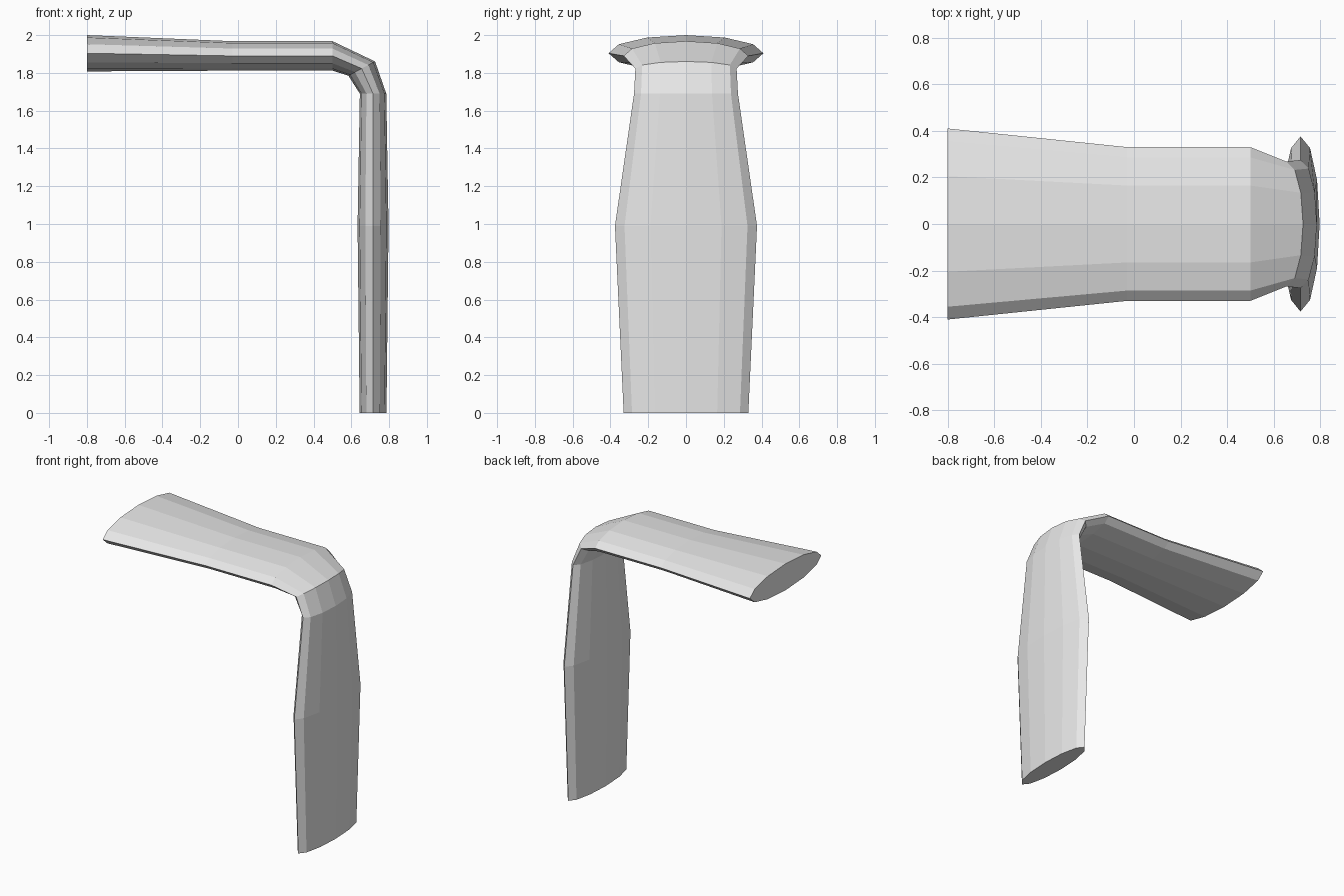
import bpy, bmesh, math
from mathutils import Vector

SIDES = 12

cube = bpy.data.objects.get("Cube")
if cube:
    bpy.data.objects.remove(cube, do_unlink=True)

# Single plain grey
grey = bpy.data.materials.new("light_grey")
grey.use_nodes = True
colour = (0.8, 0.8, 0.8, 1)
grey.diffuse_color = colour
grey.node_tree.nodes["Principled BSDF"].inputs["Base Color"].default_value = colour

# Elliptical sections along the bend:
# centre x, centre z, outward tilt from vertical (degrees), half thickness, half width
sections = [
    (-0.80, 1.904, 0, 0.096, 0.41),
    (-0.03, 1.89, 0, 0.078, 0.33),
    (0.50, 1.89, 0, 0.078, 0.33),
    (0.655, 1.823, 62, 0.08, 0.268),
    (0.715, 1.69, 90, 0.07, 0.275),
    (0.715, 0.99, 90, 0.082, 0.376),
    (0.715, 0.00, 90, 0.071, 0.33),
]


def add_ring(bm, x, z, tilt, thick, wide):
    t = math.radians(tilt)
    out = Vector((math.sin(t), 0, math.cos(t))) * thick
    side = Vector((0, wide, 0))
    angles = [math.tau * i / SIDES for i in range(SIDES)]
    return [bm.verts.new(Vector((x, 0, z)) + out * math.cos(a) + side * math.sin(a))
            for a in angles]


# Bent limb: rings bridged into a faceted tube with flat caps
bm = bmesh.new()
rings = [add_ring(bm, *s) for s in sections]
for a, b in zip(rings, rings[1:]):
    for i in range(SIDES):
        j = (i + 1) % SIDES
        bm.faces.new((a[i], a[j], b[j], b[i]))
bm.faces.new(rings[0])
bm.faces.new(rings[-1])
bmesh.ops.recalc_face_normals(bm, faces=bm.faces)

mesh = bpy.data.meshes.new("bent_limb")
bm.to_mesh(mesh)
bm.free()
mesh.materials.append(grey)
limb = bpy.data.objects.new("bent_limb", mesh)
bpy.context.collection.objects.link(limb)
